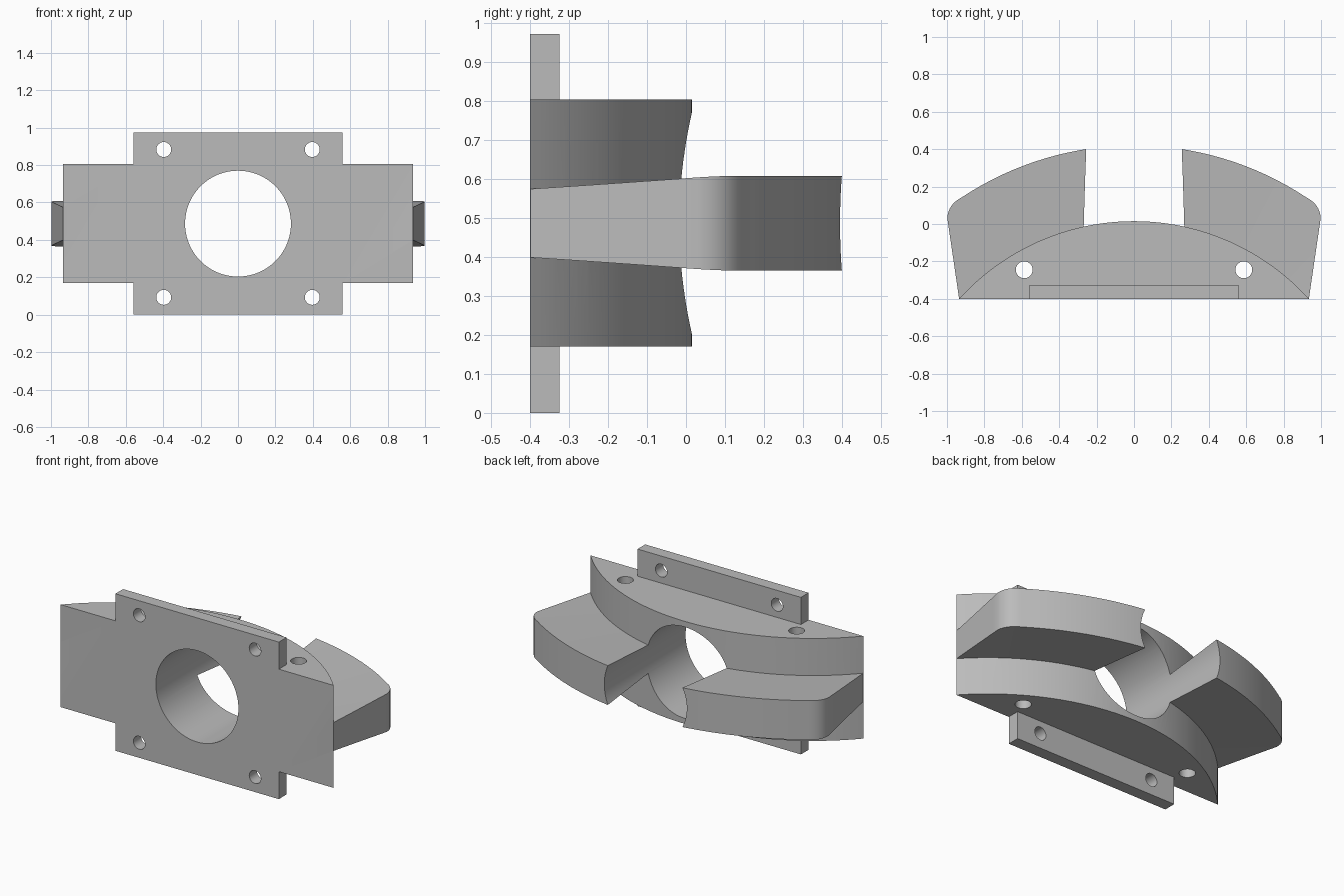
import bpy, bmesh, math
from math import sin, cos, pi
from mathutils import Matrix, Vector

if "Cube" in bpy.data.objects:
    bpy.data.objects.remove(bpy.data.objects["Cube"])

MID = 0.487              # height of the bore axis
FRONT = -0.40            # front plane
ARC_Y = -1.246           # centre of the curved back, on x = 0
R_BODY, R_WING = 1.261, 1.666
END = math.atan2(0.935, FRONT - ARC_Y)

grey = bpy.data.materials.new("plain grey")
grey.use_nodes = True
grey.diffuse_color = (0.5, 0.5, 0.5, 1)
grey.node_tree.nodes["Principled BSDF"].inputs["Base Color"].default_value = (0.5, 0.5, 0.5, 1)


def finish(name, bm):
    bmesh.ops.recalc_face_normals(bm, faces=bm.faces)
    mesh = bpy.data.meshes.new(name)
    bm.to_mesh(mesh)
    bm.free()
    mesh.materials.append(grey)
    obj = bpy.data.objects.new(name, mesh)
    bpy.context.collection.objects.link(obj)
    return obj


def prism(name, outline, z0, z1):
    bm = bmesh.new()
    face = bm.faces.new([bm.verts.new((x, y, z0)) for x, y in outline])
    moved = bmesh.ops.extrude_face_region(bm, geom=[face])["geom"]
    bmesh.ops.translate(bm, vec=(0, 0, z1 - z0),
                        verts=[v for v in moved if isinstance(v, bmesh.types.BMVert)])
    return finish(name, bm)


def rod(name, centre, radius, length, along_y=True, sides=32):
    bm = bmesh.new()
    turn = Matrix.Rotation(pi / 2, 4, 'X') if along_y else Matrix.Identity(4)
    bmesh.ops.create_cone(bm, cap_ends=True, segments=sides, radius1=radius, radius2=radius,
                          depth=length, matrix=Matrix.Translation(centre) @ turn)
    return finish(name, bm)


def combine(target, other, operation):
    mod = target.modifiers.new("combine", 'BOOLEAN')
    mod.operation, mod.solver, mod.object = operation, 'EXACT', other
    bpy.context.view_layer.objects.active = target
    bpy.ops.object.modifier_apply(modifier=mod.name)
    bpy.data.objects.remove(other)


def polar(angle, radius):
    return Vector((radius * sin(angle), ARC_Y + radius * cos(angle)))


# Main body: a circle segment seen from above
body = prism("mount_body", [polar(END * i / 24, R_BODY) for i in range(-24, 25)], 0.17, 0.805)

# Flange plate at the front
plate = prism("flange_plate", [(-0.56, FRONT), (0.56, FRONT), (0.56, -0.325), (-0.56, -0.325)],
              0, 0.973)
combine(body, plate, 'UNION')

# Curved wing, thicker away from the body, with rounded outer corners
half = [polar(0.585 * i / 16, R_WING) for i in range(17)]
a, corner, b = half[-1], Vector((0.995, 0.105)), Vector((0.998, 0.03))
half += [a * (1 - t) ** 2 + corner * 2 * t * (1 - t) + b * t * t for t in (i / 8 for i in range(1, 9))]
tip = Vector((0.935, FRONT))
half += [b.lerp(tip, i / 8) for i in range(1, 9)]
outer = [Vector((-p.x, p.y)) for p in reversed(half[1:])] + half

bm = bmesh.new()
rings = []
for p in outer:
    angle = math.atan2(p.x, p.y - ARC_Y)
    q = polar(angle, 1.22)
    q.y = max(q.y, FRONT + 0.005)
    ring = []
    for point, side in ((q, -1), (p, -1), (p, 1), (q, 1)):
        r = math.hypot(point.x, point.y - ARC_Y)
        thick = 0.088 + 0.0335 * (r - R_BODY) / (R_WING - R_BODY)
        ring.append(bm.verts.new((point.x, point.y, MID + side * thick)))
    rings.append(ring)
for r0, r1 in zip(rings, rings[1:]):
    for k in range(4):
        bm.faces.new((r0[k], r0[(k + 1) % 4], r1[(k + 1) % 4], r1[k]))
bm.faces.new(rings[0])
bm.faces.new(rings[-1])
combine(body, finish("wing", bm), 'UNION')

# Central bore and bolt holes
combine(body, rod("bore", (0, 0, MID), 0.283, 2, sides=96), 'DIFFERENCE')
for s in (-1, 1):
    for z in (0.093, 0.883):
        combine(body, rod("flange_hole", (s * 0.397, FRONT, z), 0.04, 0.4), 'DIFFERENCE')
    combine(body, rod("body_hole", (s * 0.587, -0.245, MID), 0.045, 2, False), 'DIFFERENCE')

# Smooth curves, crisp edges
bpy.ops.object.select_all(action='DESELECT')
body.select_set(True)
bpy.context.view_layer.objects.active = body
bpy.ops.object.shade_smooth_by_angle(angle=math.radians(25))
